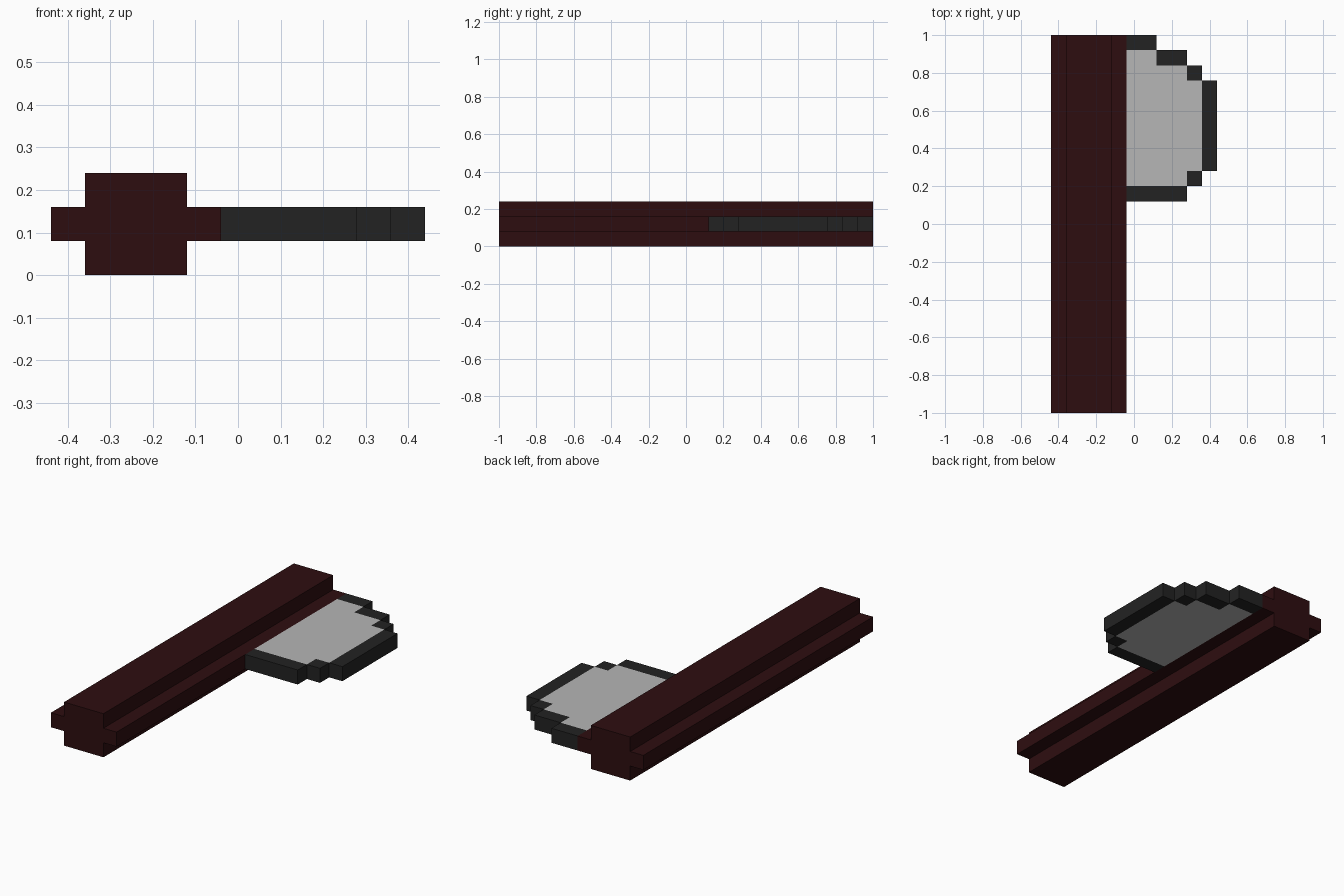
import bpy
import bmesh

cube = bpy.data.objects.get("Cube")
if cube:
    bpy.data.objects.remove(cube, do_unlink=True)

U = 0.08  # block size


def material(name, rgb):
    m = bpy.data.materials.new(name)
    m.use_nodes = True
    m.diffuse_color = (*rgb, 1)
    bsdf = next(n for n in m.node_tree.nodes if n.type == 'BSDF_PRINCIPLED')
    bsdf.inputs["Base Color"].default_value = (*rgb, 1)
    bsdf.inputs["Roughness"].default_value = 0.9
    return m


def finish(name, bm, mats):
    bmesh.ops.recalc_face_normals(bm, faces=bm.faces)
    mesh = bpy.data.meshes.new(name)
    bm.to_mesh(mesh)
    bm.free()
    for m in mats:
        mesh.materials.append(m)
    obj = bpy.data.objects.new(name, mesh)
    bpy.context.collection.objects.link(obj)
    return obj


def extrude(bm, offset):
    res = bmesh.ops.extrude_face_region(bm, geom=bm.faces[:], use_keep_orig=True)
    verts = [v for v in res["geom"] if isinstance(v, bmesh.types.BMVert)]
    bmesh.ops.translate(bm, vec=offset, verts=verts)


wood = material("dark_red_wood", (0.027, 0.0042, 0.005))
iron = material("dark_iron", (0.0163, 0.0163, 0.0163))
steel = material("light_steel", (0.465, 0.465, 0.465))

# Handle: plus-shaped section, in blocks, swept along its length
section = [(1, 0), (4, 0), (4, 1), (5, 1), (5, 2), (4, 2),
           (4, 3), (1, 3), (1, 2), (0, 2), (0, 1), (1, 1)]
bm = bmesh.new()
bm.faces.new([bm.verts.new((-0.44 + x * U, -1, z * U)) for x, z in section])
extrude(bm, (0, 2, 0))
finish("handle", bm, [wood])

# Blade: rows from the back, as (steel blocks, iron edge blocks)
rows = [(0, 2), (2, 2), (4, 1)] + [(5, 1)] * 6 + [(4, 1), (0, 4)]
bm = bmesh.new()
for r, (inner, edge) in enumerate(rows):
    for c in range(inner + edge):
        x, y = -0.04 + c * U, 1 - r * U
        corners = [(x, y - U), (x + U, y - U), (x + U, y), (x, y)]
        face = bm.faces.new([bm.verts.new((px, py, U)) for px, py in corners])
        face.material_index = 0 if c < inner else 1
bmesh.ops.remove_doubles(bm, verts=bm.verts, dist=0.001)
extrude(bm, (0, 0, U))
# Outer walls are all iron
bm.normal_update()
for f in bm.faces:
    if abs(f.normal.z) < 0.5:
        f.material_index = 1
finish("axe_blade", bm, [steel, iron])
